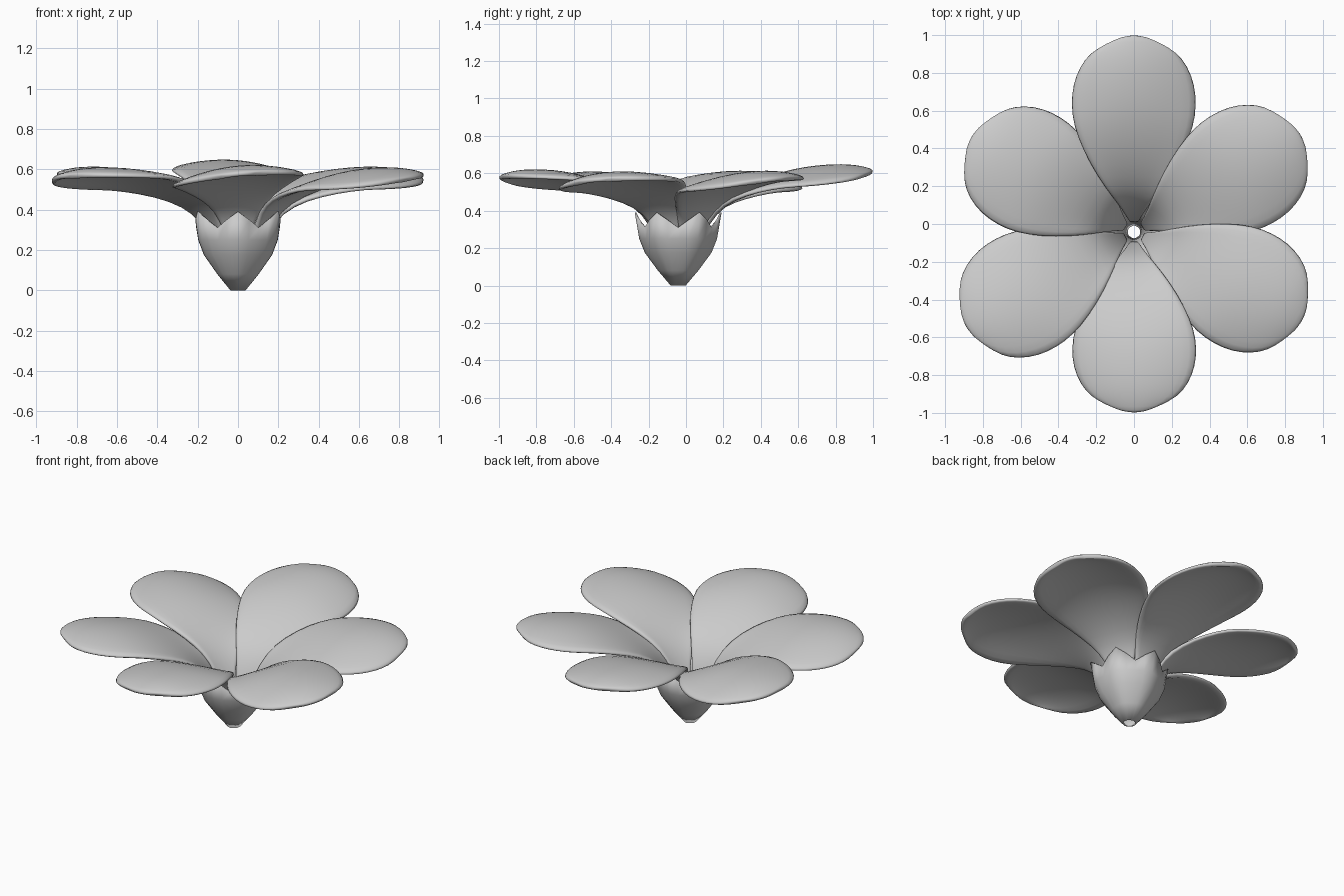
import bpy
from math import sin, cos, pi, radians

if "Cube" in bpy.data.objects:
    bpy.data.objects.remove(bpy.data.objects["Cube"])

CY = -0.042  # flower axis sits slightly in front of the origin

def make_object(name, verts, faces):
    me = bpy.data.meshes.new(name)
    me.from_pydata(verts, [], faces)
    me.update()
    ob = bpy.data.objects.new(name, me)
    bpy.context.collection.objects.link(ob)
    return ob

def smooth(ob, angle):
    bpy.ops.object.select_all(action='DESELECT')
    ob.select_set(True)
    bpy.context.view_layer.objects.active = ob
    bpy.ops.object.shade_smooth_by_angle(angle=radians(angle))

# Petal rows: radius, half width, midrib height, edge height offset
ROWS = [(.042, .018, .06, .0), (.068, .036, .17, .005), (.105, .064, .29, .015),
        (.165, .115, .395, .025), (.26, .19, .475, .012), (.39, .272, .545, -.015),
        (.51, .323, .587, -.035), (.61, .338, .609, -.055), (.71, .330, .619, -.06),
        (.80, .293, .620, -.055), (.87, .235, .612, -.04), (.922, .155, .598, -.02),
        (.955, .070, .586, -.005)]
N = 8

def petal(i, angle, length, lift):
    verts, faces = [], []
    a = radians(angle)
    for r, w, z, edge in ROWS:
        for k in range(N + 1):
            u = 2 * k / N - 1
            # rounded tip, one side edge lapping over its neighbour
            x = (r * length if r > .1 else r) - (0.012 * u * u if r > .9 else 0)
            y = w * u
            h = z + edge * u * u + 0.03 * u * w / .33 + lift * r
            verts.append((x * cos(a) - y * sin(a), CY + x * sin(a) + y * cos(a), h))
    for j in range(len(ROWS) - 1):
        for k in range(N):
            b = j * (N + 1) + k
            faces.append((b, b + N + 1, b + N + 2, b + 1))
    ob = make_object(f"petal_{i}", verts, faces)
    so = ob.modifiers.new("thickness", 'SOLIDIFY')
    so.thickness = 0.028
    so.offset = -1
    sub = ob.modifiers.new("rounding", 'SUBSURF')
    sub.levels = sub.render_levels = 1
    smooth(ob, 60)

PETALS = [(-90, 1.007, 0), (-27.5, 1.06, -.015), (30, 1.075, -.01),
          (90, 1.095, .035), (149.7, 1.05, -.01), (209.3, 1.075, -.015)]
for i, (ang, length, lift) in enumerate(PETALS):
    petal(i + 1, ang, length, lift)

# Calyx cup: six pointed sepals around an open tapered tube
PROFILE = [(.040, 0), (.108, .08), (.178, .175), (.208, .25)]
SEG = 24
verts, faces = [], []
for j in range(len(PROFILE) + 1):
    for k in range(SEG):
        a = -pi / 2 + 2 * pi * k / SEG
        ridge = abs((k % 4) - 2) / 2          # 1 on a sepal rib, 0 on a seam
        if j < len(PROFILE):
            r, z = PROFILE[j]
        else:
            r, z = .218 + .014 * ridge, .31 + .08 * ridge
        r *= 0.95 + 0.05 * ridge
        verts.append((r * cos(a), CY + r * sin(a), z))
for j in range(len(PROFILE)):
    for k in range(SEG):
        n = (k + 1) % SEG
        faces.append((j * SEG + k, j * SEG + n, (j + 1) * SEG + n, (j + 1) * SEG + k))
calyx = make_object("calyx", verts, faces)
so = calyx.modifiers.new("thickness", 'SOLIDIFY')
so.thickness = 0.008
so.offset = -1
smooth(calyx, 35)
